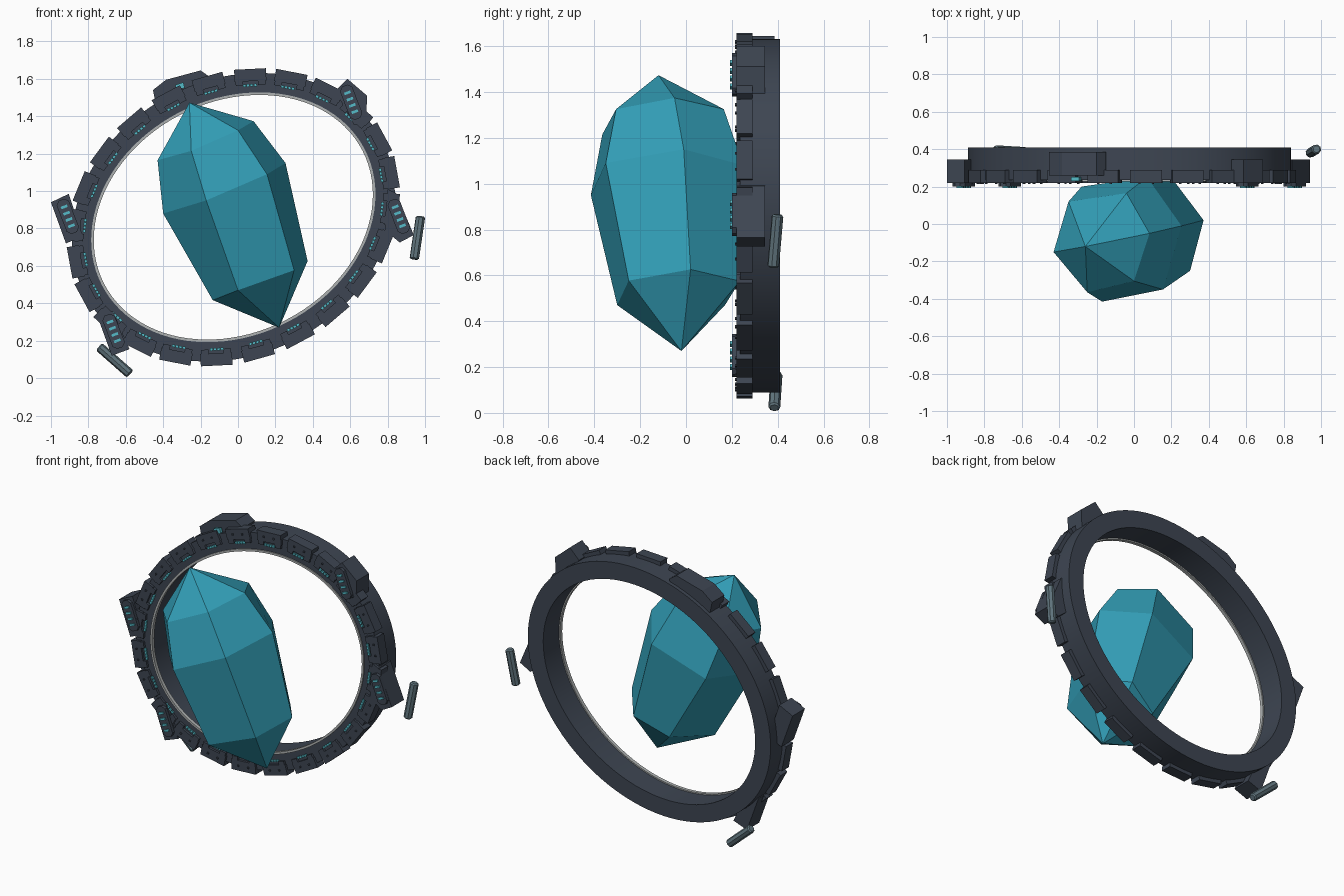
import bpy, bmesh, math
from mathutils import Vector, Matrix

if "Cube" in bpy.data.objects:
    bpy.data.objects.remove(bpy.data.objects["Cube"])


def mat(name, rgb):
    m = bpy.data.materials.new(name)
    m.diffuse_color = (*rgb, 1)
    m.use_nodes = True
    m.node_tree.nodes["Principled BSDF"].inputs["Base Color"].default_value = m.diffuse_color
    return m


DARK = mat("dark slate", (0.047, 0.060, 0.084))
TEAL = mat("crystal teal", (0.032, 0.34, 0.47))
GLOW = mat("light teal", (0.09, 0.50, 0.58))
STEEL = mat("blue steel", (0.12, 0.18, 0.21))
PALE = mat("pale grey", (0.42, 0.44, 0.44))

CX, CZ, TILT = -0.025, 0.86, math.radians(27.3)
A, B = 0.785, 0.625          # inner half axes of the oval


def finish(name, bm, material, smooth=False):
    bmesh.ops.recalc_face_normals(bm, faces=bm.faces)
    me = bpy.data.meshes.new(name)
    bm.to_mesh(me)
    bm.free()
    me.materials.append(material)
    ob = bpy.data.objects.new(name, me)
    bpy.context.collection.objects.link(ob)
    if smooth:
        bpy.context.view_layer.objects.active = ob
        ob.select_set(True)
        bpy.ops.object.shade_smooth_by_angle(angle=math.radians(30))
        ob.select_set(False)
    return ob


def oval(t, d):
    """Point on the oval grown by d, with its tangent, as x/z vectors."""
    c, s = math.cos(TILT), math.sin(TILT)
    turn = lambda u, v: Vector((u * c - v * s, 0, u * s + v * c))
    p = turn((A + d) * math.cos(t), (B + d) * math.sin(t)) + Vector((CX, 0, CZ))
    return p, turn(-(A + d) * math.sin(t), (B + d) * math.cos(t)).normalized()


def oval_band(name, section, material, n=96):
    """Sweep a closed (offset, y) section round the oval."""
    bm = bmesh.new()
    loops = []
    for i in range(n):
        t = 2 * math.pi * i / n
        loops.append([bm.verts.new(oval(t, d)[0] + Vector((0, y, 0))) for d, y in section])
    k = len(section)
    for i in range(n):
        a, b = loops[i], loops[(i + 1) % n]
        for j in range(k):
            bm.faces.new((a[j], a[(j + 1) % k], b[(j + 1) % k], b[j]))
    return finish(name, bm, material, True)


def add_box(bm, centre, along, size):
    """Box with its x side along a direction in the x/z plane."""
    y = Vector((0, 1, 0))
    m = Matrix((along, y, along.cross(y))).transposed().to_4x4()
    m.translation = centre
    bmesh.ops.create_cube(bm, size=1, matrix=m @ Matrix.Diagonal((*size, 1)))


def add_prism(bm, outline, y0, y1):
    """Extrude an (x, z) outline from y0 to y1."""
    f = [bm.verts.new((x, y0, z)) for x, z in outline]
    b = [bm.verts.new((x, y1, z)) for x, z in outline]
    bm.faces.new(f)
    bm.faces.new(b[::-1])
    for i in range(len(f)):
        j = (i + 1) % len(f)
        bm.faces.new((f[i], b[i], b[j], f[j]))


# Oval frame and its pale inner lip
oval_band("ring_frame", [(0, 0.235), (0.11, 0.235), (0.11, 0.41), (0, 0.41)], DARK)
oval_band("inner_lip", [(-0.008, 0.228), (0.006, 0.228), (0.006, 0.25), (-0.008, 0.25)], PALE)

# Armour plates with a dash of light and two rivets at each of 24 stations
plates, dashes, rivets = bmesh.new(), bmesh.new(), bmesh.new()
for i in range(24):
    t = math.radians(15 * i + 1)
    p, tan = oval(t, 0.10)
    out = Vector((tan.z, 0, -tan.x))
    add_box(plates, p + Vector((0, 0.255, 0)), tan, (0.17, 0.07, 0.065))
    for s in (-1, 1):
        add_box(plates, p - out * 0.04 + tan * s * 0.06 + Vector((0, 0.24, 0)), tan, (0.04, 0.04, 0.03))
        add_box(rivets, p + tan * s * 0.035 + Vector((0, 0.218, 0)), tan, (0.01, 0.01, 0.01))
    q, tan = oval(t, 0.045)
    for s in (-1.5, -0.5, 0.5, 1.5):
        add_box(dashes, q + tan * s * 0.019 + Vector((0, 0.231, 0)), tan, (0.016, 0.009, 0.014))
finish("armour_plates", plates, DARK)
finish("plate_rivets", rivets, DARK)
finish("light_dashes", dashes, GLOW)

# Clamp pods: outline, then the centre of the raised panel
pods = [
    ([(-1.0, 0.94), (-0.905, 0.985), (-0.83, 0.76), (-0.92, 0.72)], (-0.91, 0.865)),
    ([(-0.757, 0.345), (-0.67, 0.36), (-0.58, 0.155), (-0.675, 0.12)], (-0.665, 0.25)),
    ([(0.585, 1.6), (0.69, 1.51), (0.685, 1.365), (0.62, 1.355), (0.52, 1.535)], (0.605, 1.475)),
    ([(0.8, 1.01), (0.845, 0.99), (0.94, 0.765), (0.865, 0.725), (0.785, 0.79)], (0.86, 0.865)),
]
axis = Vector((0.36, 0, -0.93)).normalized()
side = Vector((0.93, 0, 0.36)).normalized()
bodies, panels, studs = bmesh.new(), bmesh.new(), bmesh.new()
for outline, (px, pz) in pods:
    add_prism(bodies, outline, 0.22, 0.345)
    c = Vector((px, 0, pz))
    shape = [(-0.095, -0.015), (-0.075, -0.035), (0.075, -0.035), (0.095, -0.015),
             (0.095, 0.015), (0.075, 0.035), (-0.075, 0.035), (-0.095, 0.015)]
    pts = [c + axis * u + side * v for u, v in shape]
    add_prism(panels, [(p.x, p.z) for p in pts], 0.2, 0.225)
    for k in range(4):
        add_box(studs, c + axis * (k - 1.5) * 0.036 + Vector((0, 0.197, 0)), side, (0.036, 0.01, 0.014))
finish("clamp_pods", bodies, DARK)
finish("pod_panels", panels, DARK)
finish("pod_lights", studs, GLOW)

# Wide housing on the upper left
bm = bmesh.new()
add_prism(bm, [(-0.455, 1.54), (-0.385, 1.595), (-0.20, 1.645), (-0.15, 1.61),
               (-0.17, 1.55), (-0.44, 1.47)], 0.26, 0.385)
finish("top_housing", bm, DARK)
bm = bmesh.new()
add_box(bm, Vector((-0.31, 0.24, 1.56)), Vector((0.95, 0, 0.3)).normalized(), (0.045, 0.02, 0.03))
finish("housing_light", bm, GLOW)

# Loose rods floating beside the ring
for name, a, b in (("right_rod", (0.942, 0.38, 0.635), (0.976, 0.40, 0.865)),
                   ("left_rod", (-0.743, 0.395, 0.168), (-0.577, 0.385, 0.022))):
    a, b = Vector(a), Vector(b)
    d = b - a
    bm = bmesh.new()
    m = Matrix.Translation((a + b) / 2) @ d.to_track_quat("Z", "Y").to_matrix().to_4x4()
    bmesh.ops.create_cone(bm, cap_ends=True, segments=8, radius1=0.026, radius2=0.026,
                          depth=d.length, matrix=m)
    caps = [e for f in bm.faces if len(f.verts) == 8 for e in f.edges]
    bmesh.ops.bevel(bm, geom=caps, offset=0.007, segments=1, affect="EDGES")
    finish(name, bm, STEEL)

# Faceted crystal: three six-sided rings between two points
rings = [
    [(-0.43, -0.15, 1.165), (-0.35, 0.12, 1.19), (-0.04, 0.165, 1.325),
     (0.083, -0.05, 1.374), (0.0, -0.305, 1.325), (-0.25, -0.365, 1.215)],
    [(-0.40, -0.13, 0.88), (-0.28, 0.20, 0.93), (0.07, 0.25, 1.08),
     (0.254, -0.01, 1.15), (0.155, -0.35, 1.09), (-0.17, -0.415, 0.95)],
    [(-0.135, -0.10, 0.417), (0.0, 0.17, 0.47), (0.21, 0.235, 0.575),
     (0.372, 0.02, 0.626), (0.30, -0.25, 0.577), (0.0, -0.30, 0.47)],
]
bm = bmesh.new()
rv = [[bm.verts.new(p) for p in r] for r in rings]
top, tip = bm.verts.new((-0.26, -0.12, 1.473)), bm.verts.new((0.22, -0.02, 0.27))
for i in range(6):
    j = (i + 1) % 6
    bm.faces.new((top, rv[0][i], rv[0][j]))
    bm.faces.new((tip, rv[2][j], rv[2][i]))
    for k in range(2):
        bm.faces.new((rv[k][i], rv[k + 1][i], rv[k + 1][j], rv[k][j]))
finish("crystal", bm, TEAL)
